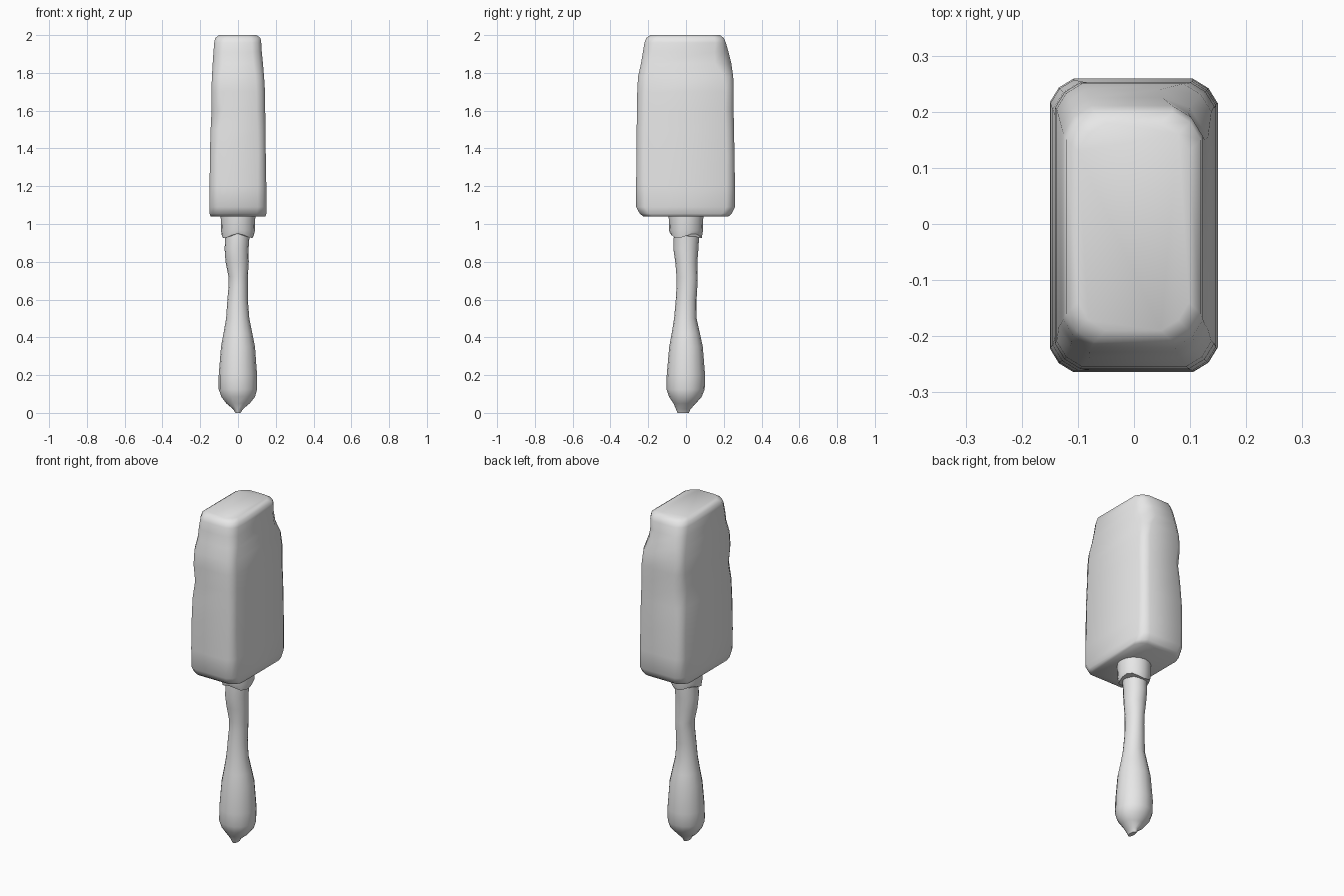
import bpy, bmesh, math

mat = bpy.data.materials.new("plain grey")
mat.diffuse_color = (0.8, 0.8, 0.8, 1)


def loft(name, rings, angle):
    """Skin a stack of equal-length point rings and cap both ends."""
    bm = bmesh.new()
    rows = [[bm.verts.new(p) for p in ring] for ring in rings]
    n = len(rows[0])
    for a, b in zip(rows, rows[1:]):
        for i in range(n):
            j = (i + 1) % n
            bm.faces.new((a[i], a[j], b[j], b[i]))
    bm.faces.new(rows[0][::-1])
    bm.faces.new(rows[-1])
    bmesh.ops.recalc_face_normals(bm, faces=bm.faces[:])
    me = bpy.data.meshes.new(name)
    bm.to_mesh(me)
    bm.free()
    me.materials.append(mat)
    ob = bpy.data.objects.new(name, me)
    bpy.context.collection.objects.link(ob)
    bpy.ops.object.select_all(action='DESELECT')
    ob.select_set(True)
    bpy.context.view_layer.objects.active = ob
    bpy.ops.object.shade_smooth_by_angle(angle=math.radians(angle))
    return ob


def block_ring(z, x0, x1, y0, y1, cuts):
    """Rectangle with a worn, three-point bevel on each corner."""
    pts = []
    corners = [(x0, y0, 1, 1), (x1, y0, -1, 1), (x1, y1, -1, -1), (x0, y1, 1, -1)]
    for k, ((x, y, sx, sy), c) in enumerate(zip(corners, cuts)):
        c3 = [(x, y + sy * c), (x + sx * c * .38, y + sy * c * .38), (x + sx * c, y)]
        if k % 2:
            c3.reverse()
        pts += [(px, py, z) for px, py in c3]
    return pts


def round_ring(z, x0, x1, y0, y1, n=16):
    """Ellipse fitted to the given x and y limits."""
    return [((x0 + x1) / 2 + (x1 - x0) / 2 * math.cos(2 * math.pi * i / n),
             (y0 + y1) / 2 + (y1 - y0) / 2 * math.sin(2 * math.pi * i / n), z)
            for i in range(n)]


# Worn head: z, x limits, y limits, bevel of each corner (-x-y, +x-y, +x+y, -x+y)
head = [
    (1.04, -.145, .145, -.225, .225, (.05, .05, .05, .05)),
    (1.055, -.15, .15, -.245, .242, (.05, .05, .05, .05)),
    (1.09, -.15, .15, -.264, .259, (.045, .045, .045, .045)),
    (1.20, -.15, .15, -.264, .259, (.042, .045, .045, .042)),
    (1.36, -.149, .147, -.262, .257, (.042, .04, .042, .042)),
    (1.50, -.145, .146, -.261, .254, (.045, .042, .042, .05)),
    (1.60, -.140, .144, -.260, .252, (.062, .045, .045, .06)),
    (1.70, -.141, .143, -.258, .252, (.045, .045, .042, .045)),
    (1.78, -.138, .138, -.254, .250, (.045, .045, .05, .045)),
    (1.85, -.134, .132, -.238, .240, (.055, .05, .085, .05)),
    (1.91, -.130, .126, -.228, .225, (.05, .05, .075, .05)),
    (1.96, -.126, .123, -.220, .211, (.05, .05, .055, .05)),
    (1.985, -.121, .119, -.210, .200, (.05, .05, .05, .05)),
    (2.0, -.100, .098, -.190, .180, (.05, .05, .05, .05)),
]
loft("head", [block_ring(*r) for r in head], 50)

# Handle: swollen grip, pinched neck, pointed off-centre butt
handle = [
    (0.0, -.014, .014, -.045, .015),
    (.02, -.026, .026, -.053, .024),
    (.05, -.062, .062, -.066, .052),
    (.085, -.088, .090, -.090, .083),
    (.125, -.102, .101, -.103, .099),
    (.20, -.102, .101, -.102, .101),
    (.35, -.090, .090, -.089, .089),
    (.42, -.077, .076, -.076, .074),
    (.50, -.063, .060, -.063, .056),
    (.60, -.056, .052, -.054, .056),
    (.67, -.050, .052, -.050, .060),
    (.72, -.050, .052, -.050, .062),
    (.80, -.066, .057, -.057, .060),
    (.87, -.071, .056, -.067, .066),
    (.95, -.066, .062, -.064, .070),
]
loft("handle", [round_ring(*r) for r in handle], 50)

# Collar between handle and head, with an uneven lower edge
collar = loft("collar", [round_ring(.945, -.085, .083, -.083, .083),
                         round_ring(.965, -.09, .09, -.09, .09),
                         round_ring(1.06, -.092, .092, -.092, .092)], 50)
for v in collar.data.vertices:
    if v.co.z < .95:
        v.co.z += .012 * math.sin(3 * math.atan2(v.co.y, v.co.x)) - .008
